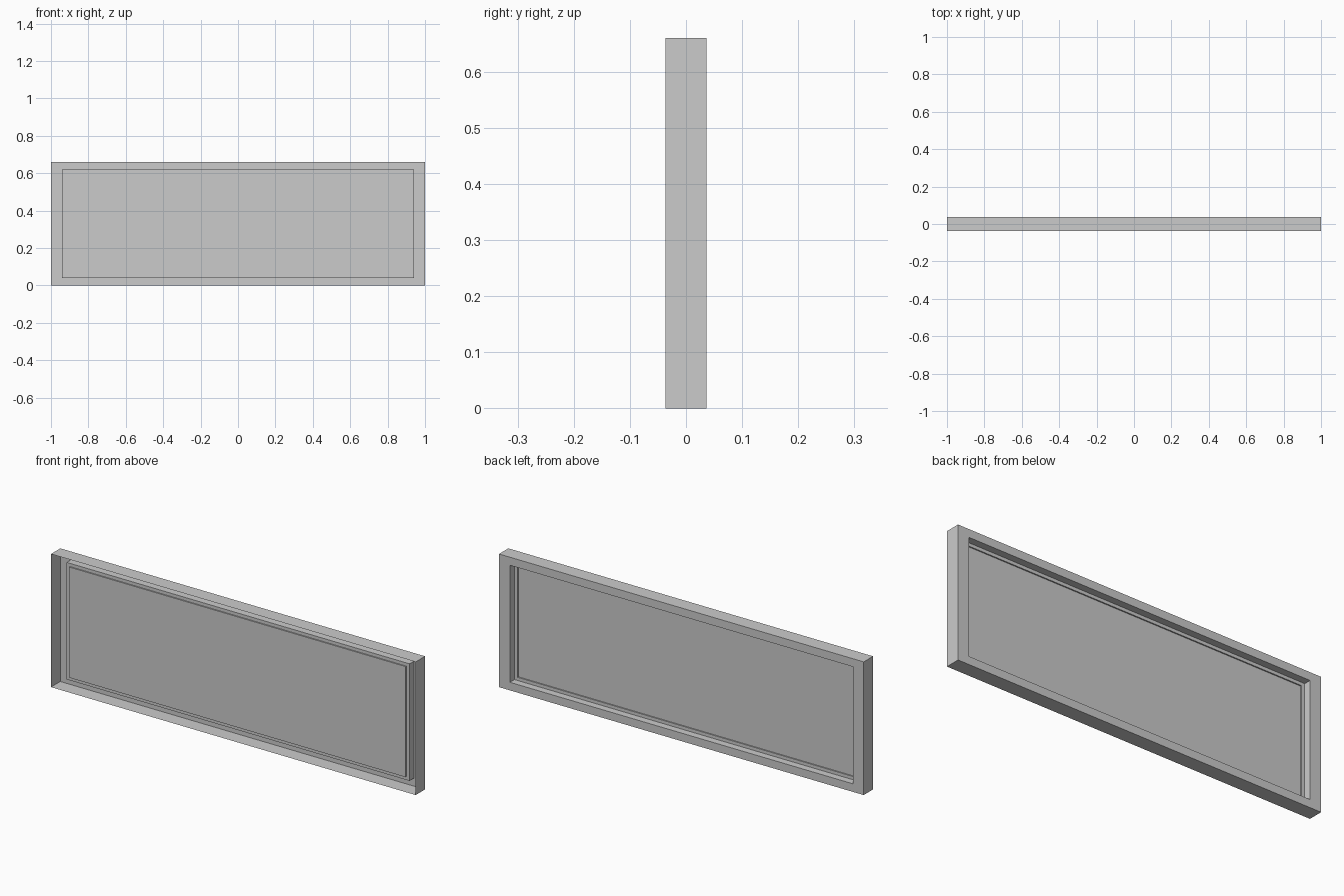
import bpy
import bmesh

if "Cube" in bpy.data.objects:
    bpy.data.objects.remove(bpy.data.objects["Cube"])


def stepped_sheet(name, rings, cap=False):
    """Thin sheet lofted through rectangles (half width, z low, z high, y)."""
    bm = bmesh.new()
    loops = [[bm.verts.new(p) for p in
              ((-w, y, lo), (w, y, lo), (w, y, hi), (-w, y, hi))]
             for w, lo, hi, y in rings]
    for a, b in zip(loops, loops[1:]):
        for i in range(4):
            j = (i + 1) % 4
            bm.faces.new((a[i], b[i], b[j], a[j]))
    if cap:
        bm.faces.new(loops[-1][::-1])
    mesh = bpy.data.meshes.new(name)
    bm.to_mesh(mesh)
    bm.free()
    obj = bpy.data.objects.new(name, mesh)
    bpy.context.collection.objects.link(obj)
    return obj


HALF_DEPTH = 0.0365
opening = (0.94, 0.04, 0.62)
panel = (0.922, 0.056, 0.604)

# Outer walls (open at the front), back border and walls of the recess
stepped_sheet("frame_shell", [
    (1.0, 0.0, 0.66, -HALF_DEPTH),
    (1.0, 0.0, 0.66, HALF_DEPTH),
    (*opening, HALF_DEPTH),
    (*opening, 0.001),
])

# Narrow ledge around the recess and the slightly deeper flat panel
stepped_sheet("inset_panel", [
    (*opening, 0.001),
    (*panel, 0.001),
    (*panel, -0.005),
], cap=True)
